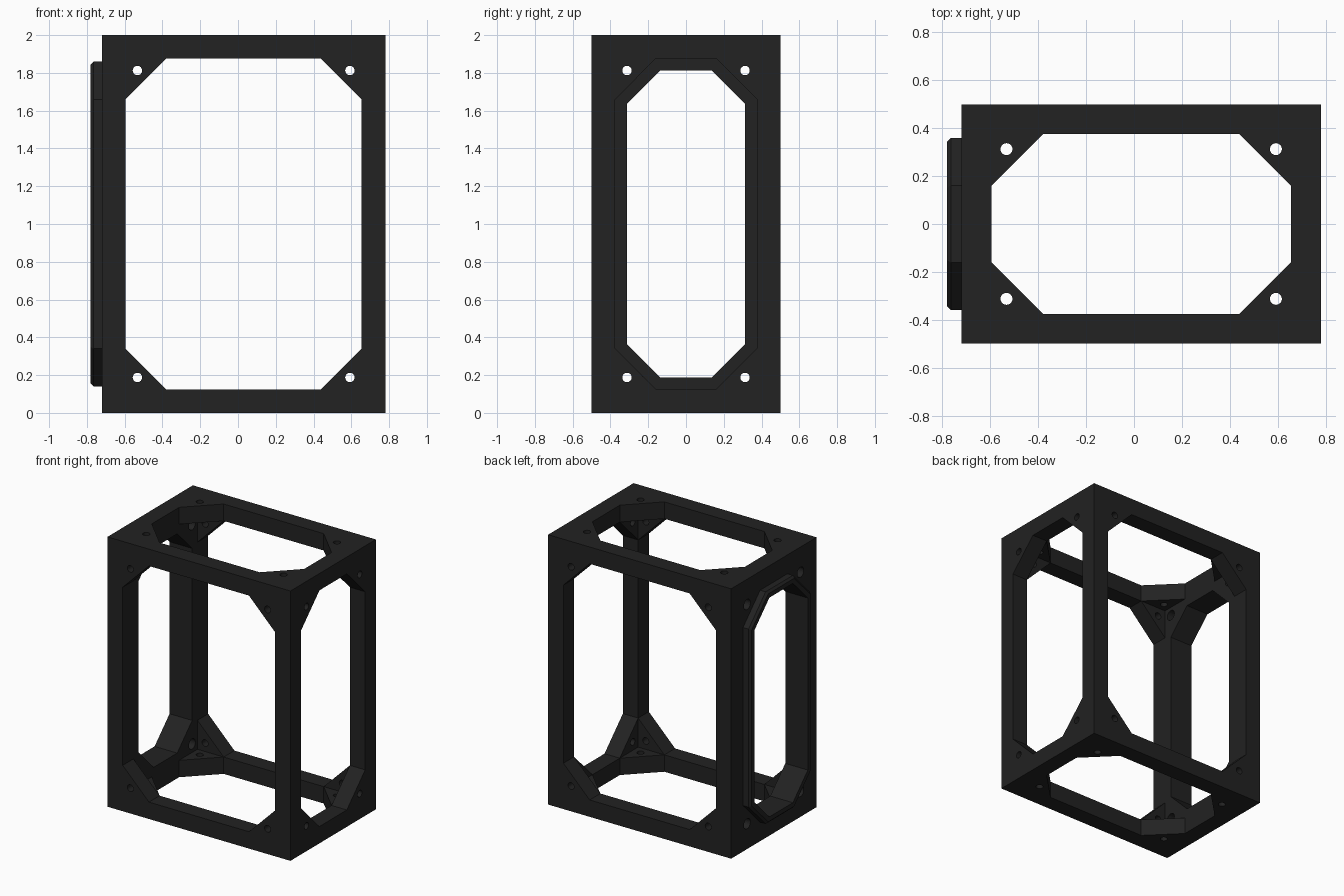
import bpy, bmesh, math
from mathutils import Vector

if "Cube" in bpy.data.objects:
    bpy.data.objects.remove(bpy.data.objects["Cube"])

X0, X1, Y, H, T = -0.72, 0.78, 0.5, 2.0, 0.125   # outer frame limits and wall thickness

black = bpy.data.materials.new("matte_black")
black.diffuse_color = (0.016, 0.016, 0.016, 1)
black.use_nodes = True
black.node_tree.nodes["Principled BSDF"].inputs["Base Color"].default_value = black.diffuse_color


def make(name, loops, caps=True):
    """Skin a chain of equal-length point loops, optionally capped."""
    bm = bmesh.new()
    rings = [[bm.verts.new(p) for p in loop] for loop in loops]
    n = len(rings[0])
    for a, b in zip(rings, rings[1:]):
        for i in range(n):
            j = (i + 1) % n
            bm.faces.new((a[i], a[j], b[j], b[i]))
    if caps:
        bm.faces.new(rings[0])
        bm.faces.new(rings[-1])
    bmesh.ops.recalc_face_normals(bm, faces=bm.faces)
    me = bpy.data.meshes.new(name)
    bm.to_mesh(me)
    bm.free()
    me.materials.append(black)
    ob = bpy.data.objects.new(name, me)
    bpy.context.collection.objects.link(ob)
    return ob


def place(axis, u, v, w):
    """Point with w along the axis and u, v on the two other axes in order."""
    p = [u, v]
    p.insert(axis, w)
    return Vector(p)


def octagon(axis, w, u0, u1, v0, v1, c):
    pts = [(u0 + c, v0), (u1 - c, v0), (u1, v0 + c), (u1, v1 - c),
           (u1 - c, v1), (u0 + c, v1), (u0, v1 - c), (u0, v0 + c)]
    return [place(axis, u, v, w) for u, v in pts]


def rect(axis, w, u0, u1, v0, v1):
    return [place(axis, u, v, w) for u, v in ((u0, v0), (u1, v0), (u1, v1), (u0, v1))]


def circle(axis, w, u, v, r, n=24):
    return [place(axis, u + r * math.cos(2 * math.pi * i / n),
                  v + r * math.sin(2 * math.pi * i / n), w) for i in range(n)]


def cut(target, cutter):
    m = target.modifiers.new("cut", 'BOOLEAN')
    m.operation, m.solver, m.object = 'DIFFERENCE', 'EXACT', cutter
    bpy.context.view_layer.objects.active = target
    bpy.ops.object.modifier_apply(modifier=m.name)
    bpy.data.objects.remove(cutter)


# Hollow box
frame = make("frame", [rect(2, z, X0, X1, -Y, Y) for z in (0, H)])
cut(frame, make("cavity", [rect(2, z, X0 + T, X1 - T, T - Y, Y - T) for z in (T, H - T)]))

# Chamfered window openings: front/back, top/bottom, right, and the narrower left one
C = 0.215
cut(frame, make("window_y", [octagon(1, w, X0 + T, X1 - T, T, H - T, C) for w in (-0.7, 0.7)]))
cut(frame, make("window_z", [octagon(2, w, X0 + T, X1 - T, T - Y, Y - T, C) for w in (-0.2, 2.2)]))
cut(frame, make("window_right", [octagon(0, w, T - Y, Y - T, T, H - T, C) for w in (0.3, 1.0)]))
inner = (-0.3125, 0.3125, 0.1875, 1.8125, 0.175)
cut(frame, make("window_left", [octagon(0, w, *inner) for w in (-1.0, -0.3)]))

# Screw holes in every corner plate, wider on the left wall
E = 0.1875
xs, ys, zs = (X0 + E, X1 - E), (E - Y, Y - E), (E, H - E)
for axis, us, vs, spans in (
        (0, ys, zs, ((-0.9, -0.5, 0.038), (0.55, 0.9, 0.025))),
        (1, xs, zs, ((-0.6, -0.3, 0.025), (0.3, 0.6, 0.025))),
        (2, xs, ys, ((-0.1, 0.2, 0.025), (1.8, 2.1, 0.025)))):
    for w0, w1, r in spans:
        for u in us:
            for v in vs:
                cut(frame, make("drill", [circle(axis, w, u, v, r) for w in (w0, w1)]))

# Raised locating rim around the left window, with a bevelled tip
make("locating_rim", [
    octagon(0, X0, -0.36, 0.36, 0.14, 1.86, 0.2),
    octagon(0, -0.765, -0.36, 0.36, 0.14, 1.86, 0.2),
    octagon(0, -0.78, -0.345, 0.345, 0.155, 1.845, 0.193),
    octagon(0, -0.78, *inner),
    octagon(0, X0, *inner)], caps=False)
